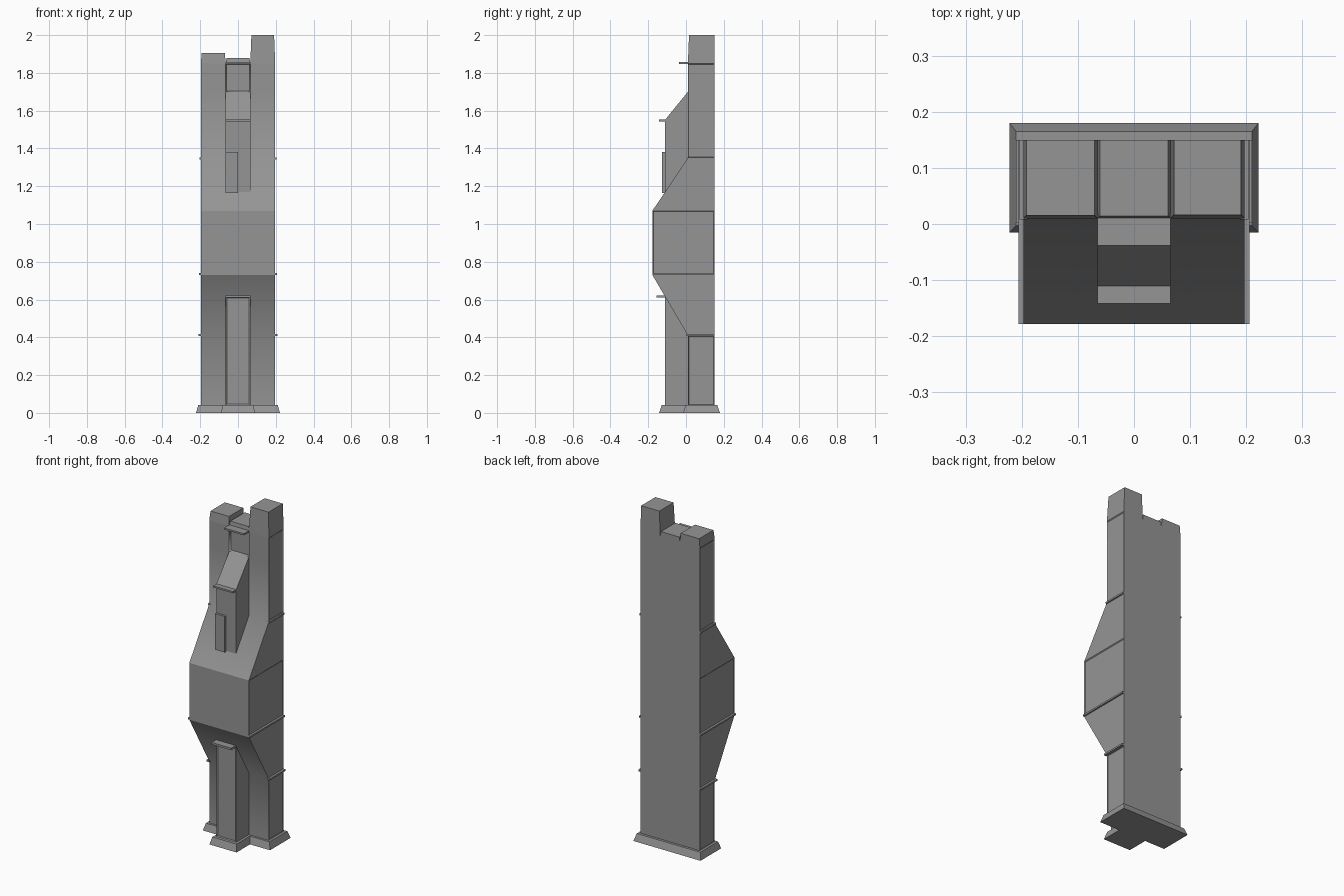
import bpy, bmesh

cube = bpy.data.objects.get("Cube")
if cube:
    bpy.data.objects.remove(cube)

GREY = (0.3, 0.3, 0.3, 1)
stone = bpy.data.materials.new("grey_stone")
stone.use_nodes = True
stone.diffuse_color = GREY
stone.node_tree.nodes["Principled BSDF"].inputs["Base Color"].default_value = GREY


def finish(name, bm):
    bmesh.ops.recalc_face_normals(bm, faces=bm.faces)
    mesh = bpy.data.meshes.new(name)
    bm.to_mesh(mesh)
    bm.free()
    mesh.materials.append(stone)
    obj = bpy.data.objects.new(name, mesh)
    bpy.context.collection.objects.link(obj)
    return obj


def loft(bm, low, high):
    """Closed solid between two rings with equal point counts."""
    a = [bm.verts.new(p) for p in low]
    b = [bm.verts.new(p) for p in high]
    bm.faces.new(a)
    bm.faces.new(b)
    for i in range(len(a)):
        j = (i + 1) % len(a)
        bm.faces.new((a[i], a[j], b[j], b[i]))


def rect(x0, x1, y0, y1, z):
    return [(x0, y0, z), (x1, y0, z), (x1, y1, z), (x0, y1, z)]


def block(name, x, y, z, taper=(0, 0, 0, 0)):
    """Box; taper moves the top's left, right, front and back edges inward."""
    bm = bmesh.new()
    l, r, f, b = taper
    loft(bm, rect(*x, *y, z[0]),
         rect(x[0] + l, x[1] - r, y[0] + f, y[1] - b, z[1]))
    return finish(name, bm)


def front_panel(bm, border, depth):
    faces = [f for f in bm.faces if f.normal.y < -0.99]
    bmesh.ops.inset_individual(bm, faces=faces, thickness=border, depth=depth)


# Body: stacked sections, three columns wide, bulging forward at mid height
W, P, BACK, WALL, BULGE = 0.197, 0.065, 0.15, 0.01, -0.178
profile = [(WALL, 0.04), (WALL, 0.41), (BULGE, 0.73), (BULGE, 1.07),
           (WALL, 1.35), (WALL, 1.70), (WALL, 1.85)]
columns = [-W, -P, P, W]
bm = bmesh.new()
front = [[bm.verts.new((x, y, z)) for x in columns] for y, z in profile]
back = [[bm.verts.new((x, BACK, z)) for x in columns] for y, z in profile]
for i in range(len(profile) - 1):
    for j in range(3):
        for grid in (front, back):
            bm.faces.new((grid[i][j], grid[i][j + 1], grid[i + 1][j + 1], grid[i + 1][j]))
    if i < 4:
        for j in (0, 3):
            bm.faces.new((front[i][j], front[i + 1][j], back[i + 1][j], back[i][j]))
for j in (0, 3):
    bm.faces.new([front[k][j] for k in (4, 5, 6)] + [back[k][j] for k in (6, 5, 4)])
for k in (0, -1):
    for j in range(3):
        bm.faces.new((front[k][j], front[k][j + 1], back[k][j + 1], back[k][j]))
bmesh.ops.recalc_face_normals(bm, faces=bm.faces)
bm.normal_update()
# Soft shading where the slopes run into the front walls, crisp edges elsewhere
for e in bm.edges:
    a, b = e.verts
    level = abs(a.co.z - b.co.z) < 1e-4
    e.smooth = level and a.co.y < 0.02 and min(abs(a.co.z - 0.41), abs(a.co.z - 1.35)) < 1e-3
for f in bm.faces:
    f.smooth = abs(f.normal.x) < 0.5 and f.normal.y < 0
# Sunken side panels and the niche at the top of the middle column
sides = [f for f in bm.faces if abs(f.normal.x) > 0.99
         and abs(f.calc_center_median().z - 0.57) > 0.05
         and abs(f.calc_center_median().z - 1.21) > 0.05]
niche = [f for f in bm.faces if f.normal.y < -0.99 and f.calc_center_median().z > 1.75
         and abs(f.calc_center_median().x) < 0.01]
bmesh.ops.inset_individual(bm, faces=sides, thickness=0.007, depth=-0.004)
bmesh.ops.inset_individual(bm, faces=niche, thickness=0.007, depth=-0.012)
finish("tower_body", bm)

# Uneven tower tops
block("right_tower_top", (-W, -P), (WALL, BACK), (1.85, 1.905), (0.005, 0.005, 0.005, 0))
block("middle_top", (-P, P), (WALL, BACK), (1.85, 1.88), (0.004, 0.004, 0.004, 0))
block("left_tower_top", (P, W), (WALL, BACK), (1.85, 2.0), (0.006, 0.006, 0.006, 0))

# Plinth with a forward step under the lower buttress
bm = bmesh.new()


def plinth_ring(w, p, yb, yw, yf, z):
    half = [(p, yf), (p, yw), (w, yw), (w, yb)]
    return [(x, y, z) for x, y in half] + [(-x, y, z) for x, y in reversed(half)]


loft(bm, plinth_ring(0.222, 0.09, 0.18, -0.015, -0.142, 0),
     plinth_ring(0.21, 0.08, 0.165, -0.003, -0.128, 0.042))
finish("plinth", bm)

# Lower buttress with a sunken front panel
bm = bmesh.new()
loft(bm, rect(-P, P, -0.112, WALL + 0.02, 0.04), rect(-P, P, -0.112, WALL + 0.02, 0.615))
bmesh.ops.recalc_face_normals(bm, faces=bm.faces)
bm.normal_update()
front_panel(bm, 0.01, -0.006)
finish("lower_buttress", bm)

# Upper buttress with a sloping roof
bm = bmesh.new()
outline = [(-0.112, 1.17), (-0.112, 1.55), (WALL, 1.70), (WALL + 0.01, 1.70), (WALL + 0.01, 1.345)]
loft(bm, [(-P, y, z) for y, z in outline], [(P, y, z) for y, z in outline])
finish("upper_buttress", bm)
block("upper_buttress_slab", (-P, 0), (-0.126, -0.1), (1.165, 1.38))

# Thin ledges on the front
block("lower_ledge", (-P, P), (-0.157, -0.1), (0.61, 0.622))
block("upper_ledge", (-P, P), (-0.142, -0.1), (1.542, 1.552))
block("niche_ledge", (-P, P), (-0.038, 0.02), (1.848, 1.858))

# Thin string courses on both sides
for label, sign in (("left", 1), ("right", -1)):
    for level, z, y0, reach in (("low", 0.413, 0.003, 0.21),
                                ("middle", 0.735, BULGE, 0.206),
                                ("high", 1.347, 0.008, 0.204)):
        xs = sorted((sign * 0.19, sign * reach))
        block(f"{label}_{level}_string_course", xs, (y0, BACK), (z - 0.005, z + 0.005))
